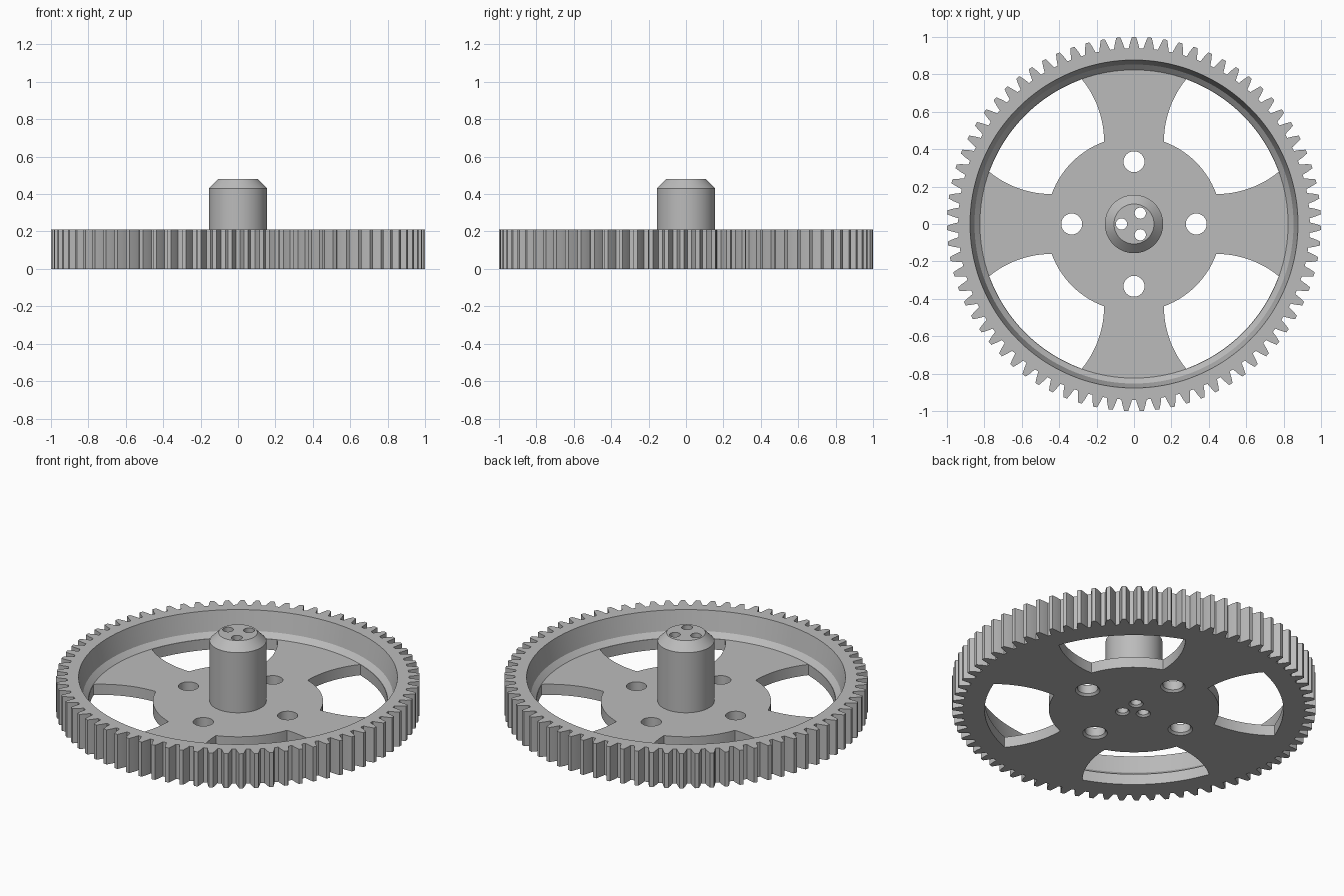
import bpy, bmesh, math
from mathutils import Vector, Matrix

if "Cube" in bpy.data.objects:
    bpy.data.objects.remove(bpy.data.objects["Cube"], do_unlink=True)

TEETH = 75
RIM_TOP, PLATE_TOP, HUB_TOP = 0.21, 0.065, 0.48

grey = bpy.data.materials.new("plain grey")
grey.use_nodes = True
colour = (0.5, 0.5, 0.5, 1)
grey.diffuse_color = colour
grey.node_tree.nodes["Principled BSDF"].inputs["Base Color"].default_value = colour


def polar(r, a):
    return Vector((r * math.cos(a), r * math.sin(a)))


def loft(bm, rings):
    """Closed solid through a stack of (outline, z) rings."""
    loops = [[bm.verts.new((p.x, p.y, z)) for p in pts] for pts, z in rings]
    for low, high in zip(loops, loops[1:]):
        for i in range(len(low)):
            j = (i + 1) % len(low)
            bm.faces.new((low[i], low[j], high[j], high[i]))
    bm.faces.new(loops[0][::-1])
    bm.faces.new(loops[-1])


def lathe(bm, profile, centre=Vector((0, 0)), segments=48):
    loft(bm, [([centre + polar(r, math.tau * i / segments) for i in range(segments)], z)
              for r, z in profile])


def finish(bm, name):
    bmesh.ops.recalc_face_normals(bm, faces=bm.faces)
    mesh = bpy.data.meshes.new(name)
    bm.to_mesh(mesh)
    bm.free()
    mesh.materials.append(grey)
    ob = bpy.data.objects.new(name, mesh)
    bpy.context.scene.collection.objects.link(ob)
    return ob


# Toothed blank: one tooth flank mirrored and repeated round the rim
flank = [(0.940, 0.36), (0.955, 0.31), (0.972, 0.25), (0.988, 0.18), (1.0, 0.13)]
tooth = [(r, -w) for r, w in flank] + [(r, w) for r, w in reversed(flank)]
pitch = math.tau / TEETH
outline = [polar(r, math.pi / 2 + (k + w) * pitch) for k in range(TEETH) for r, w in tooth]
bm = bmesh.new()
loft(bm, [(outline, 0), (outline, RIM_TOP)])
gear = finish(bm, "gear_wheel")

# Recess inside the rim, with a tapered wall and a chamfered foot
bm = bmesh.new()
lathe(bm, [(0.824, PLATE_TOP), (0.853, 0.094), (0.877, RIM_TOP), (0.881, 0.23)], segments=144)
recess = finish(bm, "recess_cutter")

# Hub with a chamfered top
bm = bmesh.new()
lathe(bm, [(0.156, 0.03), (0.156, 0.43), (0.107, HUB_TOP)], segments=64)
hub = finish(bm, "hub")

# Four windows between flared spokes
R, inner, outer = 0.528, Vector((0.16, 0.44)), 0.822
side = [inner + Vector((R - R * math.cos(t), R * math.sin(t)))
        for t in (0.685 * i / 12 for i in range(13))]


def arc(r, start, end, n):
    return [polar(r, start + (end - start) * i / n) for i in range(1, n)]


a_in = math.atan2(side[0].y, side[0].x)
a_out = math.atan2(side[-1].y, side[-1].x)
window = (side + arc(outer, a_out, math.pi / 2 - a_out, 20)
          + [p.yx for p in reversed(side)]
          + arc(inner.length, math.pi / 2 - a_in, a_in, 14))
bm = bmesh.new()
for k in range(4):
    turn = Matrix.Rotation(k * math.pi / 2, 2)
    pts = [turn @ p for p in window]
    loft(bm, [(pts, -0.05), (pts, 0.15)])
windows = finish(bm, "window_cutter")

# Bolt holes in the plate and small holes through the hub, flared underneath
bm = bmesh.new()
for count, dist, r, flare, top in ((4, 0.333, 0.056, 0.012, 0.15), (3, 0.067, 0.03, 0.01, 0.6)):
    for k in range(count):
        lathe(bm, [(r + flare, -0.05), (r + flare, 0), (r, flare), (r, top)],
              polar(dist, math.pi + math.tau * k / count), 32)
holes = finish(bm, "hole_cutter")

# Combine the parts and drop the helpers
steps = ((recess, 'DIFFERENCE'), (hub, 'UNION'), (windows, 'DIFFERENCE'), (holes, 'DIFFERENCE'))
for ob, operation in steps:
    ob.hide_render = True
    mod = gear.modifiers.new(ob.name, 'BOOLEAN')
    mod.operation, mod.solver, mod.object = operation, 'EXACT', ob
bpy.context.view_layer.update()
evaluated = gear.evaluated_get(bpy.context.evaluated_depsgraph_get())
mesh = bpy.data.meshes.new_from_object(evaluated)
gear.modifiers.clear()
gear.data = mesh
for ob, _ in steps:
    bpy.data.objects.remove(ob, do_unlink=True)
mesh.materials.clear()
mesh.materials.append(grey)
for poly in mesh.polygons:
    poly.material_index = 0

bpy.ops.object.select_all(action='DESELECT')
gear.select_set(True)
bpy.context.view_layer.objects.active = gear
bpy.ops.object.shade_smooth_by_angle(angle=math.radians(28))
